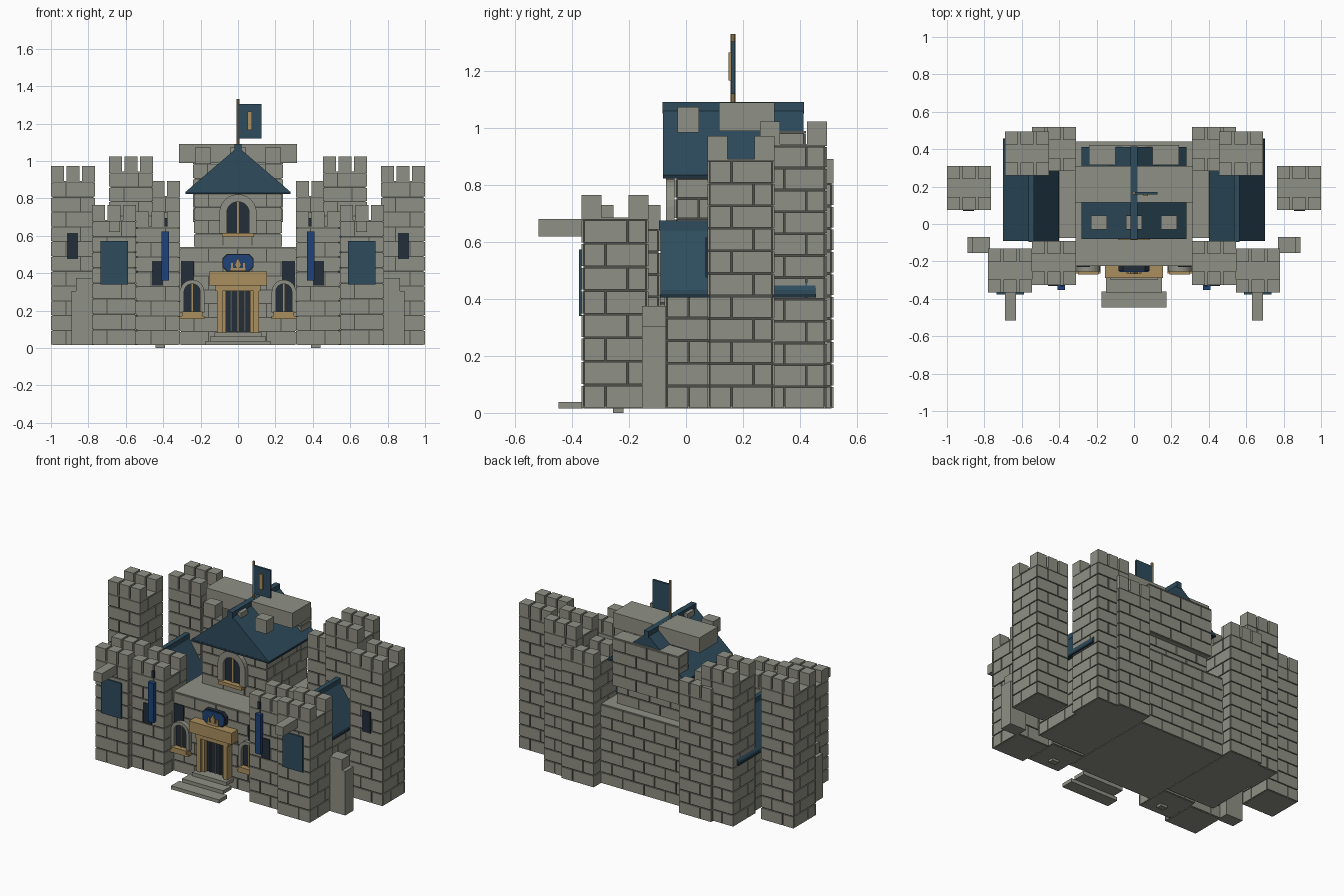
import bpy, bmesh, math

cube = bpy.data.objects.get("Cube")
if cube:
    bpy.data.objects.remove(cube)


def make_material(name, rgb):
    lin = [((c / 255 + 0.055) / 1.055) ** 2.4 for c in rgb] + [1]
    m = bpy.data.materials.new(name)
    m.use_nodes = True
    m.diffuse_color = lin
    m.node_tree.nodes["Principled BSDF"].inputs["Base Color"].default_value = lin
    return m


STONE = make_material("stone", (143, 144, 133))
MORTAR = make_material("mortar", (78, 79, 74))
SLATE = make_material("slate blue", (46, 76, 93))
TRIM = make_material("dark slate trim", (32, 52, 65))
GLASS = make_material("dark glass", (36, 45, 56))
GOLD = make_material("gold", (170, 143, 94))
BLUE = make_material("banner blue", (30, 68, 120))

BASE = 0.015      # underside of the walls
SKIN = 0.007      # how far bricks stand out of the mortar


class Part:
    """Collects solids in one mesh and turns them into an object."""

    def __init__(self):
        self.bm = bmesh.new()
        self.mats = []

    def prism(self, pts, y0, y1, mat, axis="y"):
        """Extrude an outline along y (outline in xz) or z (outline in xy)."""
        if mat not in self.mats:
            self.mats.append(mat)
        place = (lambda p, d: (p[0], d, p[1])) if axis == "y" else (lambda p, d: (*p, d))
        a = [self.bm.verts.new(place(p, y0)) for p in pts]
        b = [self.bm.verts.new(place(p, y1)) for p in pts]
        n = len(pts)
        faces = [self.bm.faces.new(a), self.bm.faces.new(b[::-1])]
        for i in range(n):
            j = (i + 1) % n
            faces.append(self.bm.faces.new((a[j], a[i], b[i], b[j])))
        for f in faces:
            f.material_index = self.mats.index(mat)

    def box(self, x0, x1, y0, y1, z0, z1, mat):
        self.prism([(x0, z0), (x1, z0), (x1, z1), (x0, z1)], y0, y1, mat)

    def finish(self, name, mirror=False):
        bmesh.ops.recalc_face_normals(self.bm, faces=self.bm.faces)
        mesh = bpy.data.meshes.new(name)
        self.bm.to_mesh(mesh)
        self.bm.free()
        for m in self.mats:
            mesh.materials.append(m)
        ob = bpy.data.objects.new(name, mesh)
        bpy.context.collection.objects.link(ob)
        if mirror:
            mod = ob.modifiers.new("Mirror", "MIRROR")
            mod.use_mirror_merge = False
        return ob


def spans(lo, hi, shift, length=0.155):
    """Split a course into bricks, every other course shifted by half."""
    cuts, pos = [lo], lo + length * (0.5 if shift else 1)
    while pos < hi - 0.03:
        cuts.append(pos)
        pos += length
    return zip(cuts, cuts[1:] + [hi])


def brick_block(part, x0, x1, y0, y1, z0, z1):
    """Mortar core clad with raised bricks, with a stone top and bottom."""
    s, g = SKIN, 0.003
    part.box(x0 + s, x1 - s, y0 + s, y1 - s, z0 + s, z1 - s, MORTAR)
    part.box(x0 + s, x1 - s, y0 + s, y1 - s, z0, z0 + s, STONE)
    part.box(x0, x1, y0, y1, z1 - s, z1, STONE)
    rows = max(1, round((z1 - z0) / 0.08))
    h = (z1 - s - z0) / rows
    for r in range(rows):
        a, b = z0 + r * h + g, z0 + (r + 1) * h - g
        for u, v in spans(x0, x1, r % 2):
            u, v = (u if u == x0 else u + g), (v if v == x1 else v - g)
            part.box(u, v, y0, y0 + s, a, b, STONE)
            part.box(u, v, y1 - s, y1, a, b, STONE)
        for u, v in spans(y0 + s, y1 - s, r % 2 == 0):
            part.box(x0, x0 + s, u + g, v - g, a, b, STONE)
            part.box(x1 - s, x1, u + g, v - g, a, b, STONE)


def tower(name, x0, y0, top, size=0.235):
    """Square brick tower with merlons along front and back."""
    p = Part()
    brick_block(p, x0, x0 + size, y0, y0 + size, BASE, top)
    m = 0.07
    for i in range(3):
        for j in range(2):
            mx, my = x0 + i * (size - m) / 2, y0 + j * (size - m)
            p.box(mx, mx + m, my, my + m, top - SKIN, top + 0.08, STONE)
    p.finish(name, True)


# Five towers on each side
tower("outer_rear_tower", 0.765, 0.075, 0.892)
tower("tall_rear_tower", 0.455, 0.26, 0.943)
tower("inner_rear_tower", 0.31, 0.283, 0.812)
tower("inner_front_tower", 0.31, -0.325, 0.65)
tower("corner_front_tower", 0.545, -0.367, 0.685)

# Main hall, wings and upper keep
p = Part()
brick_block(p, -0.312, 0.312, -0.225, 0.44, BASE, 0.54)
p.finish("main_hall")
p = Part()
brick_block(p, 0.31, 0.67, -0.075, 0.44, BASE, 0.42)
p.finish("side_wing", True)
p = Part()
brick_block(p, -0.235, 0.235, -0.04, 0.385, 0.54, 0.83)
p.finish("upper_keep")
p = Part()
brick_block(p, -0.24, 0.24, 0.315, 0.422, 0.67, 0.99)
p.finish("rear_parapet")

# Roofs with dark trim along the eaves
p = Part()
p.prism([(-0.28, 0.835), (0.28, 0.835), (0, 1.075)], -0.08, 0.412, SLATE)
p.box(-0.282, 0.282, -0.081, 0.413, 0.823, 0.835, TRIM)
p.box(-0.018, 0.018, -0.082, 0.414, 1.05, 1.091, SLATE)
p.finish("keep_roof")
p = Part()
p.prism([(0.40, 0.418), (0.70, 0.418), (0.70, 0.432), (0.55, 0.66), (0.40, 0.432)], -0.09, 0.455, SLATE)
p.box(0.40, 0.701, -0.091, 0.456, 0.405, 0.418, TRIM)
p.box(0.535, 0.565, -0.095, 0.455, 0.64, 0.675, SLATE)
p.finish("wing_roof", True)

# Stone crossbeam and loose merlons on the keep roof
p = Part()
p.box(-0.315, 0.315, 0.115, 0.31, 0.99, 1.09, STONE)
p.finish("roof_crossbeam")
p = Part()
p.box(0.145, 0.23, -0.03, 0.045, 0.985, 1.073, STONE)
p.finish("roof_merlon", True)
p = Part()
p.box(-0.042, 0.042, -0.03, 0.045, 0.985, 1.073, STONE)
p.finish("middle_merlon")

# Buttresses, spouts and small feet
p = Part()
p.box(0.77, 0.89, -0.155, -0.07, BASE, 0.305, STONE)
p.box(0.77, 0.865, -0.155, -0.07, 0.305, 0.375, STONE)
p.finish("buttress", True)
p = Part()
p.box(0.63, 0.69, -0.517, -0.36, 0.62, 0.68, STONE)
p.finish("stone_spout", True)
p = Part()
p.box(0.39, 0.44, -0.257, -0.22, 0, 0.02, STONE)
p.finish("wall_foot", True)

# Tower panels, slit windows and hanging banners
p = Part()
p.box(0.588, 0.735, -0.376, -0.367, 0.34, 0.573, SLATE)
p.finish("tower_panel", True)
p = Part()
p.box(0.855, 0.915, 0.069, 0.076, 0.475, 0.615, GLASS)
p.box(0.40, 0.46, -0.331, -0.324, 0.333, 0.465, GLASS)
p.box(0.235, 0.305, -0.231, -0.224, 0.315, 0.465, GLASS)
p.finish("slit_windows", True)
p = Part()
p.box(0.37, 0.41, -0.352, -0.325, 0.362, 0.622, BLUE)
p.box(0.376, 0.394, -0.335, -0.325, 0.65, 0.695, GLASS)
p.finish("hanging_banner", True)


def arch(cx, z0, spring, r, n=12):
    curve = [(cx + r * math.cos(math.pi * i / n), spring + r * math.sin(math.pi * i / n))
             for i in range(n + 1)]
    return [(cx + r, z0)] + curve + [(cx - r, z0)]


def arched_window(name, cx, wall, z0, spring, inner, outer, mirror):
    """Stone arch frame, dark pane, gold mullion and two-step gold sill."""
    p = Part()
    a, b = arch(cx, z0, spring, inner), arch(cx, z0, spring, outer)
    for i in range(len(a) - 1):
        p.prism([a[i], b[i], b[i + 1], a[i + 1]], wall - 0.03, wall, STONE)
    p.prism(a, wall - 0.01, wall, GLASS)
    w = inner * 0.1
    p.box(cx - w, cx + w, wall - 0.018, wall, z0, spring + inner, GOLD)
    p.box(cx - outer * 0.85, cx + outer * 0.85, wall - 0.045, wall, z0 - 0.018, z0 + 0.004, GOLD)
    if mirror:
        p.box(cx - outer, cx + outer, wall - 0.04, wall, z0 - 0.034, z0 - 0.018, GOLD)
    p.finish(name, mirror)


arched_window("hall_window", 0.245, -0.225, 0.19, 0.30, 0.043, 0.065, True)
arched_window("keep_window", 0, -0.04, 0.612, 0.722, 0.06, 0.1, False)

# Doorway: lintel, posts, dark opening and bars
p = Part()
p.box(-0.155, 0.155, -0.288, -0.22, 0.335, 0.41, GOLD)
p.box(-0.12, 0.12, -0.275, -0.22, 0.305, 0.335, GOLD)
p.box(-0.075, 0.075, -0.233, -0.224, 0.085, 0.305, GLASS)
for side in (-1, 1):
    for cx, w, front in ((0.098, 0.014, 0.272), (0.074, 0.01, 0.255)):
        p.box(side * cx - w, side * cx + w, -front, -0.22, 0.07, 0.31, GOLD)
for i in range(3):
    x = (i - 1) * 0.036
    p.box(x - 0.004, x + 0.004, -0.24, -0.23, 0.085, 0.305, GOLD if i == 1 else MORTAR)
p.finish("doorway")

# Entrance steps, each a separate slab
p = Part()
for i, (w, front) in enumerate(((0.175, 0.447), (0.15, 0.367), (0.125, 0.30))):
    p.box(-w, w, -front, 0.085 - front, BASE + i * 0.023, BASE + (i + 1) * 0.023, STONE)
p.finish("entrance_steps")


# Eight-sided plaque with a plain gold finial above the door
def octagon(w, z0, z1, c):
    return [(-w + c, z0), (w - c, z0), (w, z0 + c), (w, z1 - c),
            (w - c, z1), (c - w, z1), (-w, z1 - c), (-w, z0 + c)]


p = Part()
p.prism(octagon(0.084, 0.408, 0.503, 0.025), -0.25, -0.22, GLASS)
p.prism(octagon(0.078, 0.414, 0.498, 0.023), -0.257, -0.25, BLUE)
p.prism([(0, 0.412), (0.018, 0.445), (0, 0.485), (-0.018, 0.445)], -0.266, -0.257, GOLD)
p.box(-0.04, 0.04, -0.265, -0.257, 0.412, 0.428, GOLD)
for x in (-0.032, 0.032):
    p.box(x - 0.006, x + 0.006, -0.265, -0.257, 0.428, 0.455, GOLD)
p.finish("door_plaque")

# Flag on the roof
p = Part()
ring = [(0.008 * math.cos(math.tau * i / 8), 0.165 + 0.008 * math.sin(math.tau * i / 8))
        for i in range(8)]
p.prism(ring, 1.08, 1.33, GOLD, "z")
p.finish("flag_pole")
p = Part()
p.box(-0.004, 0.125, 0.158, 0.172, 1.12, 1.304, SLATE)
p.box(0.05, 0.075, 0.149, 0.158, 1.166, 1.265, GOLD)
p.finish("flag")
